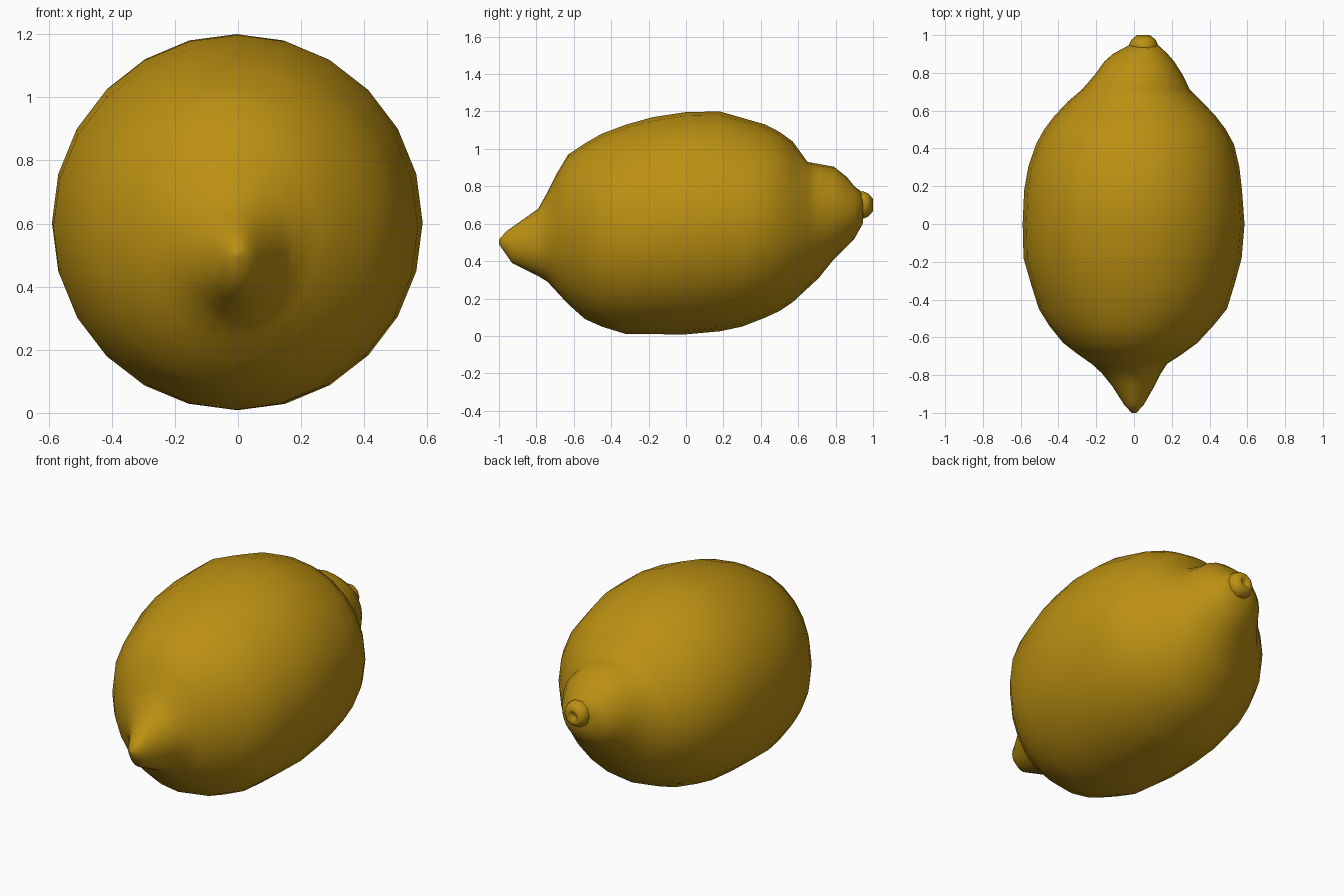
import bpy, bmesh, math
from mathutils import Vector

if "Cube" in bpy.data.objects:
    bpy.data.objects.remove(bpy.data.objects["Cube"])

SIDES = 24
peel = bpy.data.materials.new("lemon peel")
peel.diffuse_color = (0.50, 0.28, 0.006, 1)
peel.use_nodes = True
peel.node_tree.nodes["Principled BSDF"].inputs["Base Color"].default_value = peel.diffuse_color


def interp(table, y):
    """Linear look-up of a profile table of (y, value) points."""
    for (a, u), (b, v) in zip(table, table[1:]):
        if y <= b:
            return u + (v - u) * max(0, (y - a) / (b - a))
    return table[-1][1]


def loft(name, rings):
    """Skin a list of closed rings and cap both ends with a fan."""
    bm = bmesh.new()
    loops = [[bm.verts.new(p) for p in r] for r in rings]
    n = len(loops[0])
    for a, b in zip(loops, loops[1:]):
        for i in range(n):
            j = (i + 1) % n
            bm.faces.new((a[i], a[j], b[j], b[i]))
    for lp in (loops[0], loops[-1]):
        c = bm.verts.new(sum((v.co for v in lp), Vector()) / n)
        for i in range(n):
            bm.faces.new((lp[i], lp[(i + 1) % n], c))
    bmesh.ops.recalc_face_normals(bm, faces=bm.faces)
    me = bpy.data.meshes.new(name)
    bm.to_mesh(me)
    bm.free()
    me.materials.append(peel)
    me.shade_smooth()
    ob = bpy.data.objects.new(name, me)
    bpy.context.collection.objects.link(ob)
    return ob


# Fruit outline: top and bottom from the side, left and right from above
top = [(-1, .515), (-.96, .56), (-.79, .68), (-.74, .77), (-.69, .87), (-.63, .97), (-.48, 1.07),
       (-.24, 1.16), (0, 1.197), (.18, 1.2), (.46, 1.12), (.57, 1.04), (.65, .93), (.79, .905),
       (.86, .85), (.9, .8), (.945, .765)]
bottom = [(-1, .49), (-.93, .39), (-.75, .30), (-.63, .17), (-.54, .09), (-.45, .05), (-.32, .01),
          (.1, .008), (.3, .05), (.48, .12), (.57, .18), (.71, .31), (.79, .41), (.9, .52), (.945, .6)]
left = [(-1, -.012), (-.96, -.05), (-.82, -.14), (-.75, -.21), (-.66, -.34), (-.6, -.41), (-.44, -.51),
        (-.18, -.585), (.1, -.592), (.27, -.57), (.42, -.52), (.53, -.46), (.64, -.36), (.75, -.23),
        (.84, -.18), (.91, -.1), (.945, -.03)]
right = [(-1, .012), (-.96, .05), (-.82, .13), (-.75, .16), (-.66, .30), (-.6, .37), (-.44, .5),
         (-.18, .57), (-.04, .588), (.27, .565), (.42, .53), (.53, .47), (.64, .37), (.7, .30),
         (.75, .28), (.84, .23), (.91, .17), (.945, .13)]
stations = [-1, -.96, -.93, -.86, -.79, -.74, -.69, -.63, -.54, -.45, -.32, -.18, 0, .18, .3, .42,
            .5, .57, .65, .71, .79, .86, .9, .945]
rings = []
for y in stations:
    t, b, l, r = (interp(k, y) for k in (top, bottom, left, right))
    ring = []
    for i in range(SIDES):
        a = math.tau * i / SIDES
        ring.append(Vector(((l + r) / 2 + (r - l) / 2 * math.cos(a), y,
                            (t + b) / 2 + (t - b) / 2 * math.sin(a))))
    rings.append(ring)
loft("lemon_body", rings)

# Stem button with a slightly sunken end
button = [(.91, .07), (.945, .078), (.975, .065), (1.0, .035), (.98, .02)]
loft("stem_button", [[Vector((.05 + rad * math.cos(math.tau * i / 10), y,
                              .70 + rad * math.sin(math.tau * i / 10)))
                      for i in range(10)] for y, rad in button])
